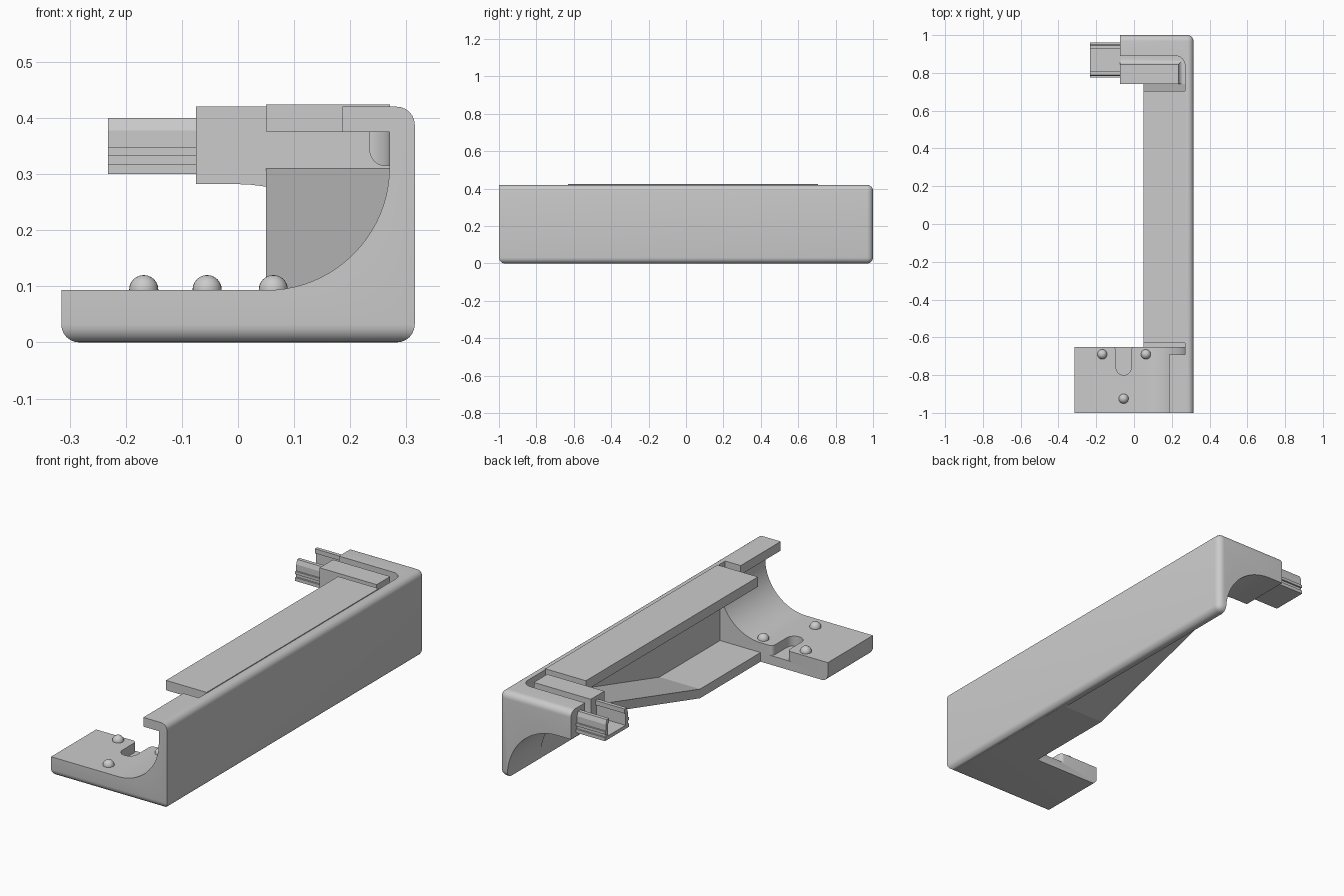
import bpy, bmesh, math

if "Cube" in bpy.data.objects:
    bpy.data.objects.remove(bpy.data.objects["Cube"])

grey = bpy.data.materials.new("light grey plastic")
grey.diffuse_color = (0.6, 0.6, 0.6, 1)
grey.use_nodes = True
grey.node_tree.nodes["Principled BSDF"].inputs["Base Color"].default_value = grey.diffuse_color


def finish(name, bm):
    bmesh.ops.recalc_face_normals(bm, faces=bm.faces)
    me = bpy.data.meshes.new(name)
    bm.to_mesh(me)
    bm.free()
    ob = bpy.data.objects.new(name, me)
    bpy.context.collection.objects.link(ob)
    me.materials.append(grey)
    return ob


def prism_bm(points, axis, a, b):
    """Extrude a 2D profile along an axis (0=x: yz, 1=y: xz, 2=z: xy)."""
    def place(p, t):
        q = list(p)
        q.insert(axis, t)
        return q
    bm = bmesh.new()
    lo = [bm.verts.new(place(p, a)) for p in points]
    hi = [bm.verts.new(place(p, b)) for p in points]
    bm.faces.new(lo)
    bm.faces.new(hi)
    n = len(points)
    for i in range(n):
        j = (i + 1) % n
        bm.faces.new((lo[i], lo[j], hi[j], hi[i]))
    bmesh.ops.recalc_face_normals(bm, faces=bm.faces)
    return bm


def prism(name, points, axis, a, b):
    return finish(name, prism_bm(points, axis, a, b))


def rect(u0, u1, v0, v1):
    return [(u0, v0), (u1, v0), (u1, v1), (u0, v1)]


def arc(cu, cv, r, d0, d1, n=20):
    return [(cu + r * math.cos(math.radians(d0 + (d1 - d0) * i / n)),
             cv + r * math.sin(math.radians(d0 + (d1 - d0) * i / n))) for i in range(n + 1)]


def round_edges(bm, test, r, seg=6):
    edges = [e for e in bm.edges if test(*[v.co for v in e.verts])]
    bmesh.ops.bevel(bm, geom=edges, offset=r, segments=seg, profile=0.5, affect='EDGES')


def smooth(ob):
    bpy.ops.object.select_all(action='DESELECT')
    ob.select_set(True)
    bpy.context.view_layer.objects.active = ob
    bpy.ops.object.shade_smooth_by_angle(angle=math.radians(30))


# Outer block with rounded outside edges
def outside_edge(a, b):
    m = (a + b) / 2
    right, left = m.x > 0.31, m.x < -0.31
    back, front = m.y > 0.99, m.y < -0.99
    top, bottom = m.z > 0.41, m.z < 0.01
    return ((right and (top or bottom or back)) or (back and (top or bottom))
            or (left and bottom) or (front and bottom))


bm = prism_bm(rect(-0.315, 0.315, -1, 1), 2, 0, 0.42)
round_edges(bm, outside_edge, 0.032)
body = finish("wall_and_brackets", bm)

# Cutters: front bracket, middle bay, rear arm arch
cutters = [
    prism("cut_front", [(-0.4, 0.093), (0.05, 0.093)] + arc(0.05, 0.313, 0.22, -90, 0)[1:]
          + [(0.27, 0.5), (-0.4, 0.5)], 1, -1.1, -0.65),
    prism("cut_middle", rect(-0.4, 0.27, -0.1, 0.5), 1, -0.65, 0.74),
    prism("cut_rear", [(-0.4, -0.1), (0.2699, -0.1)] + arc(0, 0.0121, 0.2699, 0, 90)
          + [(-0.075, 0.282), (-0.075, 0.5), (-0.4, 0.5)], 1, 0.72, 1.1),
    # keyhole slot with rounded end and flared mouth
    prism("cut_slot", arc(-0.055, -0.76, 0.04, 180, 360, 12)
          + arc(0.005, -0.67, 0.02, 180, 90, 5) + [(0.005, -0.6), (-0.115, -0.6)]
          + arc(-0.115, -0.67, 0.02, 90, 0, 5), 2, 0.045, 0.2),
]

# L-shaped cable groove in the rear arm
bm = prism_bm([(0.235, 0.7), (0.2698, 0.7)] + arc(0.2198, 0.84, 0.05, 0, 90, 8)
              + [(-0.1, 0.89), (-0.1, 0.845), (0.235, 0.845)], 2, 0.315, 0.5)
round_edges(bm, lambda a, b: max(a.z, b.z) < 0.32 and (
    (abs(a.y - 0.845) < 1e-4 and abs(b.y - 0.845) < 1e-4)
    or (abs(a.x - 0.235) < 1e-4 and abs(b.x - 0.235) < 1e-4)), 0.028)
cutters.append(finish("cut_groove", bm))

bpy.context.view_layer.objects.active = body
for c in cutters:
    mod = body.modifiers.new(c.name, 'BOOLEAN')
    mod.operation = 'DIFFERENCE'
    mod.solver = 'EXACT'
    mod.object = c
    bpy.ops.object.modifier_apply(modifier=mod.name)
for c in cutters:
    bpy.data.objects.remove(c)
smooth(body)

# Top flange and front lip
prism("top_flange", rect(0.05, 0.271, -0.63, 0.705), 2, 0.376, 0.424)
prism("front_lip", rect(0.186, 0.271, -1, -0.69), 2, 0.375, 0.42)

# Lower flange: flat, then rising to the rear arm
prism("lower_flange", [(-0.651, 0), (-0.18, 0), (0.741, 0.264), (0.741, 0.31),
                       (-0.18, 0.045), (-0.651, 0.045)], 0, 0.05, 0.285)

# Ribbed U-shaped plug on the rear arm
side = [(0.775, 0.30), (0.775, 0.317), (0.783, 0.317), (0.783, 0.333), (0.775, 0.333),
        (0.775, 0.347), (0.783, 0.347), (0.783, 0.378), (0.790, 0.40),
        (0.808, 0.40), (0.808, 0.378), (0.800, 0.378), (0.800, 0.317)]
prism("plug_channel", side + [(1.735 - y, z) for y, z in reversed(side)], 0, -0.232, -0.07)

# Three locating bumps on the front plate
for i, (x, y) in enumerate([(-0.168, -0.69), (0.063, -0.69), (-0.055, -0.925)]):
    bm = bmesh.new()
    bmesh.ops.create_uvsphere(bm, u_segments=24, v_segments=12, radius=0.026)
    for v in bm.verts:
        v.co += type(v.co)((x, y, 0.094))
    smooth(finish(f"bump_{i + 1}", bm))
